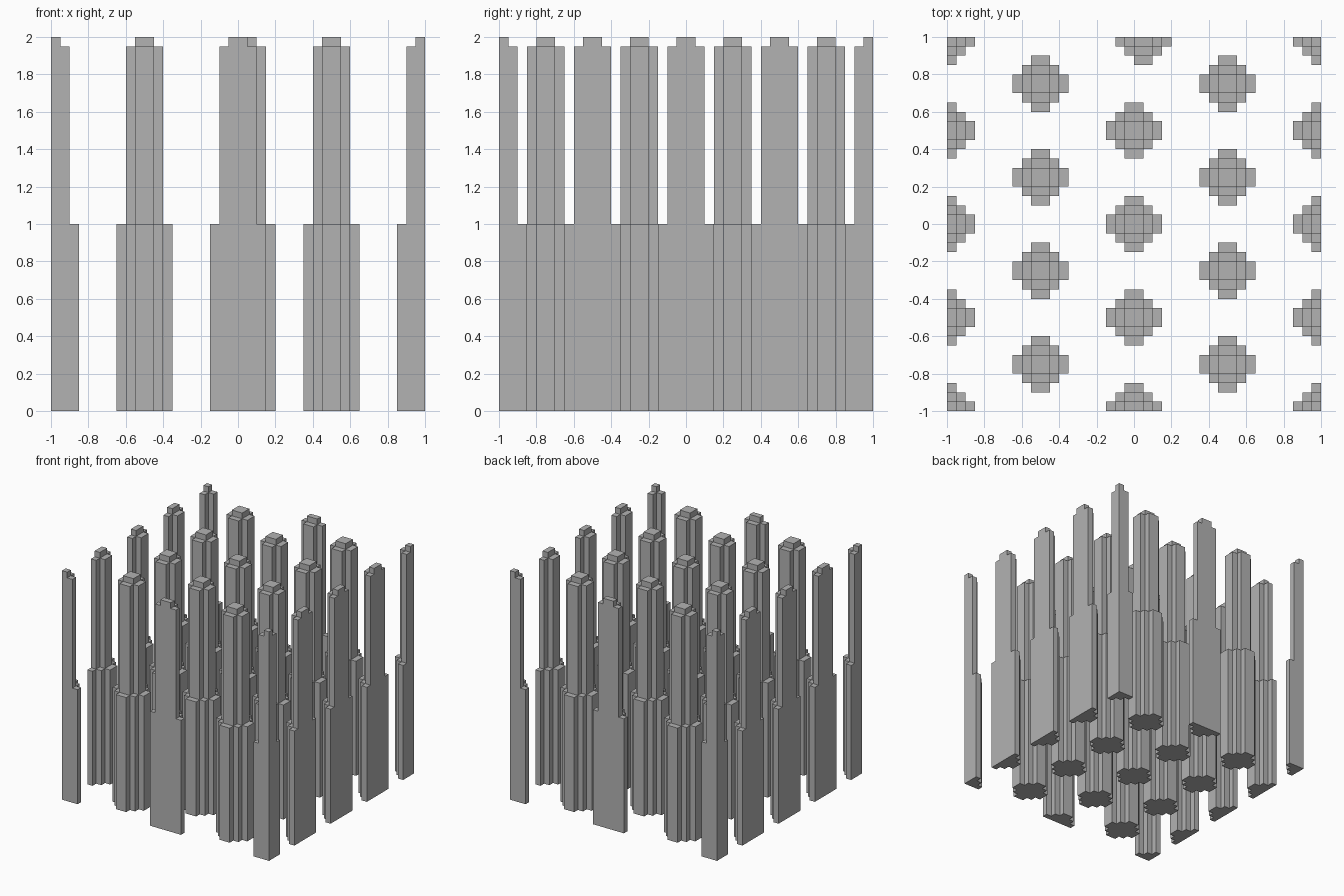
import bpy
import bmesh
import math

cube = bpy.data.objects.get("Cube")
if cube:
    bpy.data.objects.remove(cube, do_unlink=True)

STEP = 0.05                       # size of one square block
TIERS = [2.0, 1.95, 1.0]          # heights from the core outwards

grey = bpy.data.materials.new("stone grey")
grey.use_nodes = True
colour = (0.45, 0.45, 0.45, 1)
grey.diffuse_color = colour
grey.node_tree.nodes["Principled BSDF"].inputs["Base Color"].default_value = colour


def ring(i):
    """Distance of a block from the column core, in blocks."""
    return i if i >= 0 else -i - 1


def add_column(name, cx, cy):
    """Stepped diamond column, cut off at the sides of the square plot."""
    def height(i, j):
        x, y = cx + (i + 0.5) * STEP, cy + (j + 0.5) * STEP
        tier = ring(i) + ring(j)
        if tier >= len(TIERS) or max(abs(x), abs(y)) > 1:
            return 0.0
        return TIERS[tier]

    bm = bmesh.new()

    def face(points):
        bm.faces.new([bm.verts.new((cx + i * STEP, cy + j * STEP, z))
                      for i, j, z in points])

    for i in range(-3, 3):
        for j in range(-3, 3):
            h = height(i, j)
            if h == 0:
                continue
            corners = [(i, j), (i + 1, j), (i + 1, j + 1), (i, j + 1)]
            face([(a, b, h) for a, b in corners])
            face([(a, b, 0) for a, b in reversed(corners)])
            # Walls down to each lower neighbour
            for k, (di, dj) in enumerate([(0, -1), (1, 0), (0, 1), (-1, 0)]):
                low = height(i + di, j + dj)
                if low < h:
                    p, q = corners[k], corners[(k + 1) % 4]
                    face([(*p, low), (*q, low), (*q, h), (*p, h)])

    # Join the blocks into large flat faces
    bmesh.ops.remove_doubles(bm, verts=bm.verts, dist=0.001)
    bmesh.ops.dissolve_limit(bm, angle_limit=math.radians(1),
                             verts=bm.verts, edges=bm.edges)
    mesh = bpy.data.meshes.new(name)
    bm.to_mesh(mesh)
    bm.free()
    mesh.materials.append(grey)
    bpy.context.collection.objects.link(bpy.data.objects.new(name, mesh))


# Columns of the outer and middle rows, the back middle one set a block aside
for x in (-1, 0, 1):
    for k in range(-2, 3):
        if x == 0 and k == 2:
            add_column("back_column", STEP, 1)
        else:
            add_column("column", x, k / 2)

# Columns of the staggered rows in between
for x in (-0.5, 0.5):
    for k in (-3, -1, 1, 3):
        add_column("staggered_column", x, k / 4)
